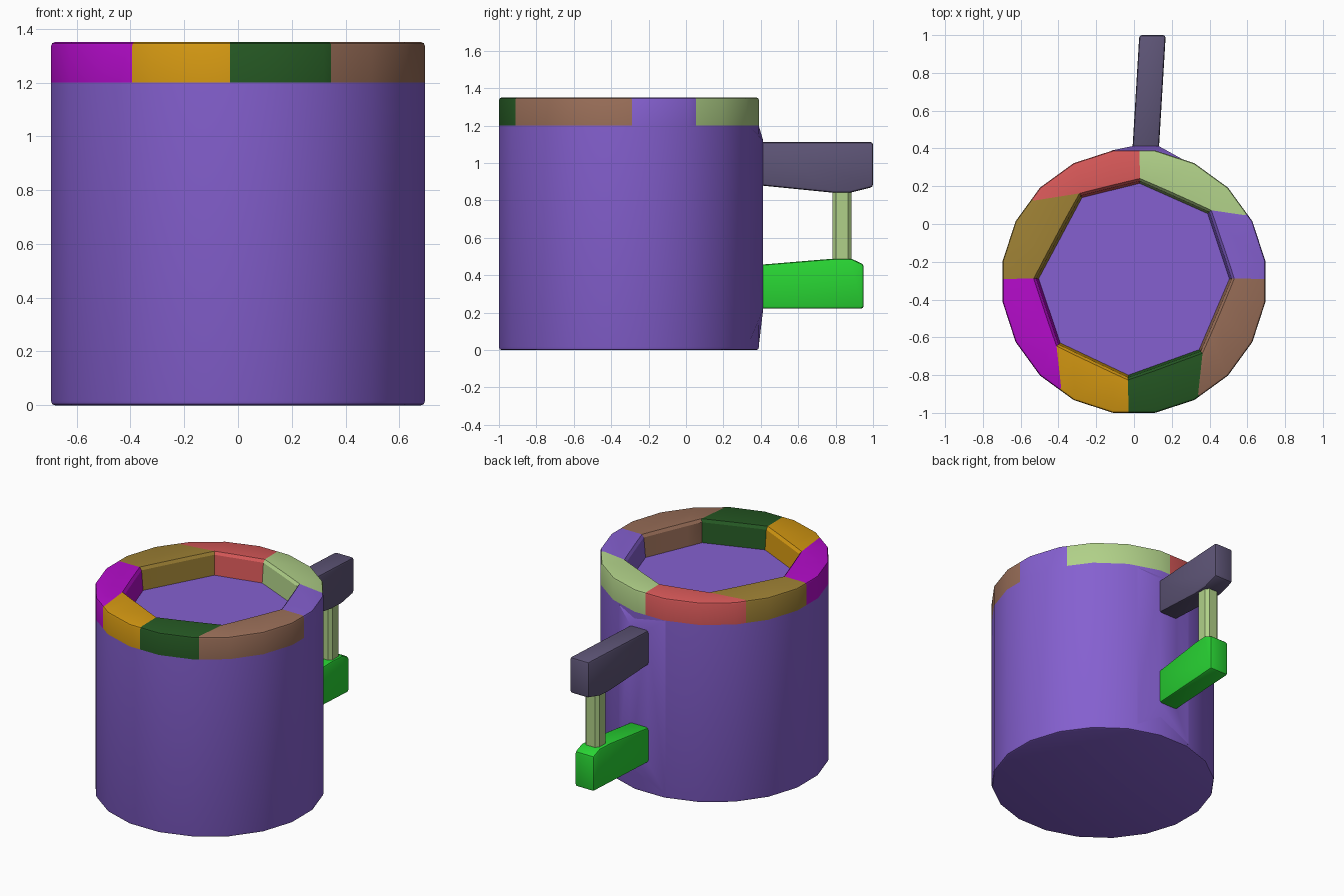
import bpy, bmesh, math

if "Cube" in bpy.data.objects:
    bpy.data.objects.remove(bpy.data.objects["Cube"])

CX, CY, APO, SIDES = 0.0, -0.305, 0.695, 20
FLOOR, TOP = 1.2, 1.35


def material(name, hex_code):
    rgb = [int(hex_code[i:i + 2], 16) / 255 for i in (0, 2, 4)]
    lin = [c / 12.92 if c < 0.04045 else ((c + 0.055) / 1.055) ** 2.4 for c in rgb]
    m = bpy.data.materials.new(name)
    m.diffuse_color = (*lin, 1)
    m.use_nodes = True
    m.node_tree.nodes["Principled BSDF"].inputs["Base Color"].default_value = m.diffuse_color
    return m


MAT = {n: material(n, h) for n, h in {
    "purple": "8560d0", "magenta": "b50ccb", "orange": "d49812",
    "dark green": "255823", "brown": "996e58", "light green": "b0d088",
    "salmon": "d65858", "olive": "9d8034", "slate": "5e5577", "green": "28d433"}.items()}


def finish(name, bm, mat, bevel=0.0, segments=2):
    bmesh.ops.recalc_face_normals(bm, faces=bm.faces[:])
    if bevel:
        edges = [e for e in bm.edges if e.calc_face_angle(0) > math.radians(30)]
        bmesh.ops.bevel(bm, geom=edges, offset=bevel, segments=segments,
                        affect='EDGES', profile=0.5)
    me = bpy.data.meshes.new(name)
    bm.to_mesh(me)
    bm.free()
    me.materials.append(MAT[mat])
    me.shade_smooth()
    me.set_sharp_from_angle(angle=math.radians(30))
    ob = bpy.data.objects.new(name, me)
    bpy.context.collection.objects.link(ob)
    return ob


STEP = 2 * math.pi / SIDES


def on_outline(a):
    """Point of the many-sided outline at angle a (flats face the axes)."""
    off = (a + STEP / 2) % STEP - STEP / 2
    r = APO / math.cos(off)
    return CX + r * math.cos(a), CY + r * math.sin(a)


def pushed(p, d):
    """Move a point away from the mug's axis by d."""
    dx, dy = p[0] - CX, p[1] - CY
    k = 1 + d / math.hypot(dx, dy)
    return CX + dx * k, CY + dy * k


def loft(bm, rings, closed_ring):
    """Skin rings of points, with a cap on each end."""
    vs = [[bm.verts.new(p) for p in ring] for ring in rings]
    n = len(vs[0])
    for r, s in zip(vs, vs[1:]):
        for i in range(n if closed_ring else n - 1):
            j = (i + 1) % n
            bm.faces.new((r[i], r[j], s[j], s[i]))
    bm.faces.new(vs[0])
    bm.faces.new(vs[-1])


# Solid body up to the inner floor, with a small chamfer at the foot
bm = bmesh.new()
corners = [on_outline((i + 0.5) * STEP) for i in range(SIDES)]
loft(bm, [[(*pushed(p, d), z) for p in corners]
          for d, z in ((-0.015, 0), (-0.004, 0.004), (0, 0.016), (0, FLOOR))], True)
finish("mug_body", bm, "purple")

# Slight swelling where the handle joins the back
bm = bmesh.new()
for z in (0.02, FLOOR):
    for x, y in ((-0.12, 0.389), (0.28, 0.33), (-0.1, 0.3), (0.22, 0.3)):
        bm.verts.new((x, y, z))
for z in (0.22, 1.12):
    for x in (-0.005, 0.13):
        bm.verts.new((x, 0.413, z))
bmesh.ops.convex_hull(bm, input=bm.verts[:])
finish("handle_mount", bm, "purple")

# Rim blocks: outer joint, inner joint, colour of the block that follows
joints = [
    ((-0.695, -0.29), (-0.505, -0.29), "magenta"),
    ((-0.395, -0.88), (-0.39, -0.63), "orange"),
    ((-0.03, -1.00), (-0.03, -0.80), "dark green"),
    ((0.345, -0.91), (0.345, -0.665), "brown"),
    ((0.695, -0.29), (0.505, -0.29), "purple"),
    ((0.60, 0.055), (0.39, 0.055), "light green"),
    ((0.03, 0.39), (0.03, 0.215), "salmon"),
    ((-0.55, 0.14), (-0.275, 0.14), "olive"),
]


def angle(p):
    return math.atan2(p[1] - CY, p[0] - CX)


for k, (o0, i0, col) in enumerate(joints):
    o1, i1, _ = joints[(k + 1) % len(joints)]
    a0, a1 = angle(o0), angle(o1)
    if a1 < a0:
        a1 += 2 * math.pi
    stops = [a0] + [(i + 0.5) * STEP for i in range(-SIDES, 2 * SIDES)
                    if a0 + 0.01 < (i + 0.5) * STEP < a1 - 0.01] + [a1]
    bm = bmesh.new()
    rings = []
    for a in stops:
        t = (a - a0) / (a1 - a0)
        o = on_outline(a)
        i = (i0[0] + (i1[0] - i0[0]) * t, i0[1] + (i1[1] - i0[1]) * t)
        rings.append([(*o, FLOOR), (*o, TOP - 0.014), (*pushed(o, -0.004), TOP - 0.004),
                      (*pushed(o, -0.014), TOP), (*pushed(i, 0.026), TOP),
                      (*pushed(i, 0.012), TOP - 0.018), (*i, FLOOR)])
    loft(bm, rings, True)
    finish("rim_block_" + col.replace(" ", "_"), bm, col)


# Handle arms: side profiles in (y, z), drifting slightly towards +x
def arm(name, profile, col):
    bm = bmesh.new()
    loft(bm, [[(0.062 + 0.06 * (y - 0.4) + s * 0.07, y, z) for y, z in profile]
              for s in (-1, 1)], True)
    finish(name, bm, col, 0.014)


arm("upper_handle_arm", [(0.38, 0.882), (0.78, 0.842), (0.88, 0.842),
                         (1.0, 0.872), (1.0, 1.112), (0.38, 1.112)], "slate")
arm("lower_handle_arm", [(0.38, 0.222), (0.95, 0.222), (0.95, 0.458),
                         (0.885, 0.488), (0.78, 0.488), (0.38, 0.455)], "green")

# Upright grip between the arms
bm = bmesh.new()
loft(bm, [[(0.092 + sx * 0.052, 0.834 + sy * 0.052, z)
           for sx, sy in ((-1, -1), (1, -1), (1, 1), (-1, 1))]
          for z in (0.46, 0.87)], True)
finish("handle_grip", bm, "light green", 0.02, 1)
